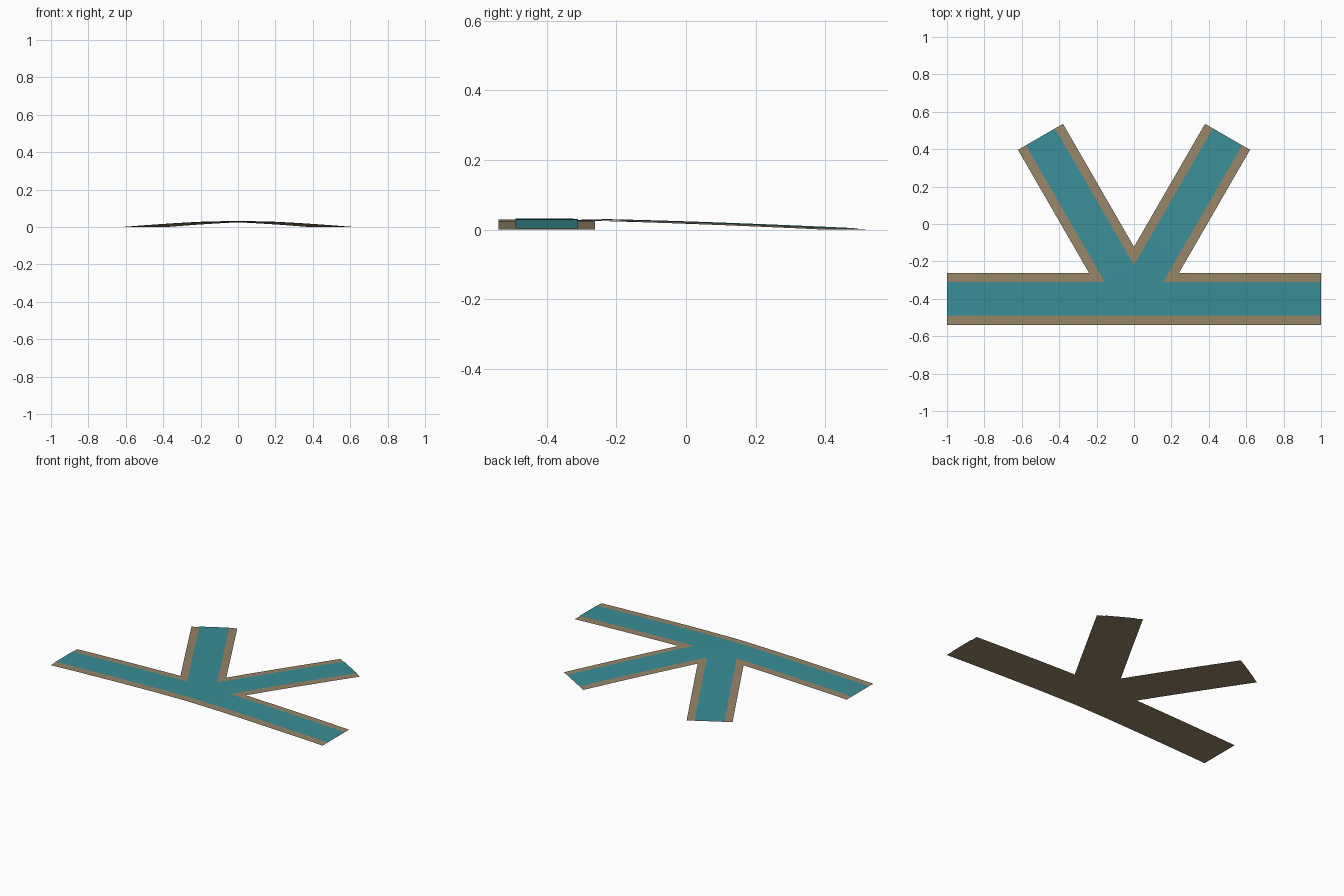
import bpy
import bmesh
import math
from mathutils import Vector

cube = bpy.data.objects.get("Cube")
if cube:
    bpy.data.objects.remove(cube, do_unlink=True)

CENTRE_Y = -0.4
CROWN = 0.029
SEGMENTS = 12


def material(name, colour):
    mat = bpy.data.materials.new(name)
    mat.use_nodes = True
    mat.diffuse_color = (*colour, 1)
    mat.node_tree.nodes["Principled BSDF"].inputs["Base Color"].default_value = (*colour, 1)
    return mat


def height(t):
    """Gentle fall from the junction to the end of each arm."""
    return CROWN * (1 - min(max(t, 0), 1) ** 1.4)


def junction_sheet(name, half, lift, mat):
    """Thin sheet with a hub and four unit-length arms."""
    bm = bmesh.new()
    root = half * math.sqrt(3)

    def vert(x, y, t):
        return bm.verts.new((x, y + CENTRE_Y, height(t) + lift))

    for angle in (0, 60, 120, 180):
        along = Vector((math.cos(math.radians(angle)), math.sin(math.radians(angle))))
        side = Vector((-along.y, along.x)) * half
        rows = []
        for i in range(SEGMENTS + 1):
            t = root + (1 - root) * i / SEGMENTS
            rows.append([vert(*(along * t + side * s), t) for s in (-1, 1)])
        for a, b in zip(rows, rows[1:]):
            bm.faces.new((a[0], b[0], b[1], a[1]))
        # hub wedge leading into this arm
        bm.faces.new((vert(0, 0, 0), rows[0][0], rows[0][1]))

    # hub wedges along the straight front edge
    for s in (-1, 1):
        wedge = [vert(0, 0, 0), vert(0, -half, 0), vert(s * root, -half, root)]
        bm.faces.new(wedge if s > 0 else wedge[::-1])

    bmesh.ops.remove_doubles(bm, verts=bm.verts, dist=0.0005)
    bm.normal_update()
    mesh = bpy.data.meshes.new(name)
    bm.to_mesh(mesh)
    bm.free()
    mesh.materials.append(mat)
    mesh.shade_smooth()
    obj = bpy.data.objects.new(name, mesh)
    bpy.context.collection.objects.link(obj)
    return obj


# Sandy bank sheet with the narrower water sheet just above it
junction_sheet("river_bank", 0.139, 0, material("sandy brown", (0.31, 0.235, 0.135)))
junction_sheet("river_water", 0.09, 0.003, material("teal water", (0.042, 0.27, 0.31)))
